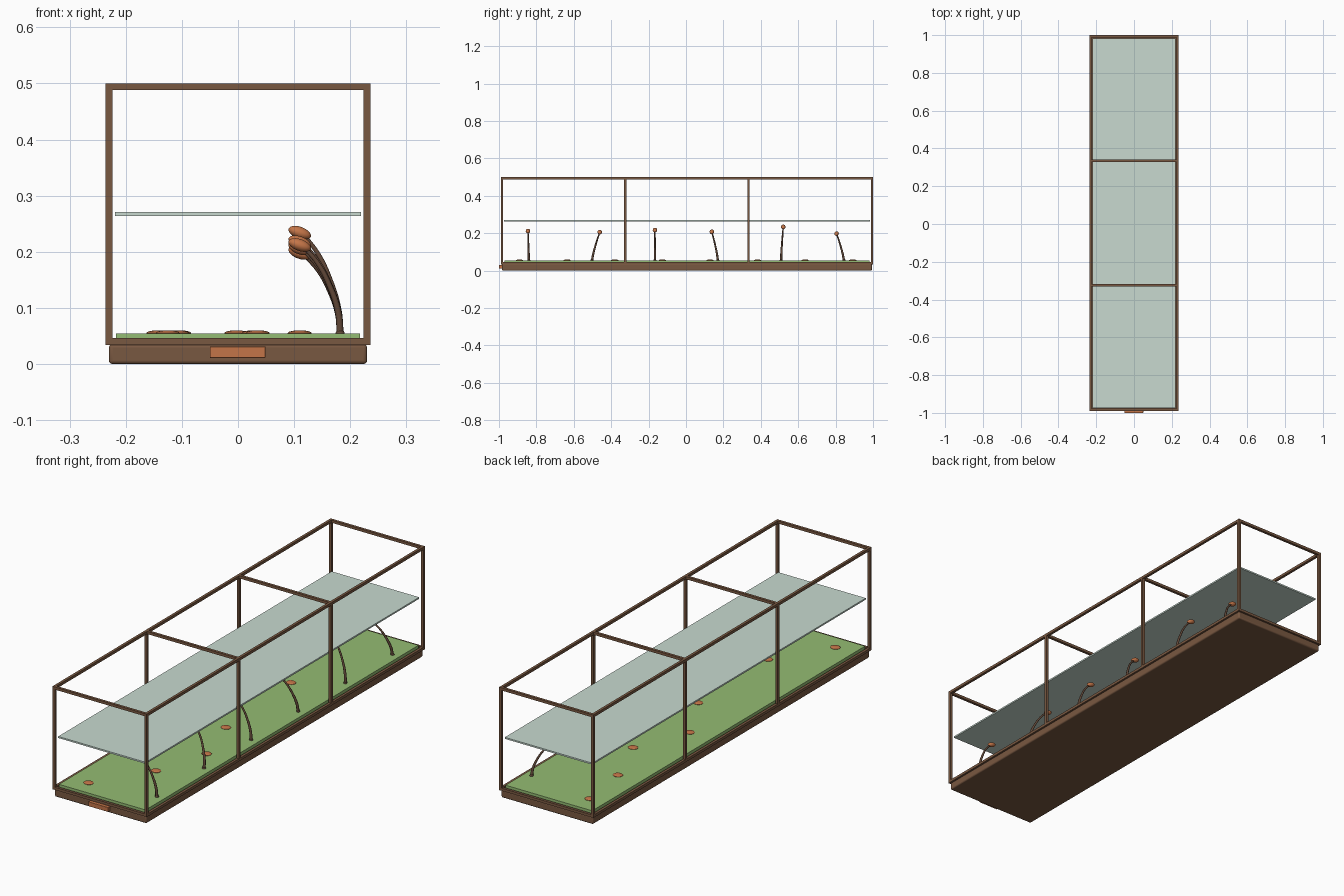
import bpy, math
from mathutils import Vector

if "Cube" in bpy.data.objects:
    bpy.data.objects.remove(bpy.data.objects["Cube"])

CY = 0.005                      # frame centre in y (the plaque sticks out in front)
HX, HY, T = 0.236, 0.995, 0.012  # frame half sizes and bar thickness
Z0, Z1 = 0.034, 0.5


def material(name, rgb):
    m = bpy.data.materials.new(name)
    lin = [((c / 255 + 0.055) / 1.055) ** 2.4 for c in rgb]
    m.diffuse_color = (*lin, 1)
    m.use_nodes = True
    m.node_tree.nodes["Principled BSDF"].inputs["Base Color"].default_value = m.diffuse_color
    return m


WOOD = material("brown wood", (121, 88, 65))
STEM = material("dark brown stem", (98, 72, 56))
GRASS = material("grass green", (148, 188, 115))
GLASS = material("pale glass", (200, 218, 208))
COPPER = material("copper orange", (196, 117, 72))


def box(name, lo, hi, mat, bevel=0.0):
    bpy.ops.mesh.primitive_cube_add(size=1, location=[(a + b) / 2 for a, b in zip(lo, hi)])
    o = bpy.context.object
    o.name = name
    o.scale = [b - a for a, b in zip(lo, hi)]
    bpy.ops.object.transform_apply(location=False, rotation=False, scale=True)
    o.data.materials.append(mat)
    if bevel:
        b = o.modifiers.new("bevel", 'BEVEL')
        b.width, b.segments = bevel, 3
        bpy.ops.object.shade_smooth_by_angle()
    return o


def ellipsoid(name, loc, radii, mat, rot=(0, 0, 0)):
    bpy.ops.mesh.primitive_uv_sphere_add(segments=20, ring_count=12, radius=1,
                                         location=loc, rotation=rot)
    o = bpy.context.object
    o.name = name
    o.scale = radii
    o.data.materials.append(mat)
    bpy.ops.object.shade_smooth()
    return o


# Base, front plaque, grass bed and glass shelf
box("base", (-0.23, CY - 0.989, 0), (0.23, CY + 0.989, 0.035), WOOD, 0.006)
box("front_plaque", (-0.05, -1.0, 0.011), (0.049, -0.98, 0.031), COPPER, 0.001)
box("grass_bed", (-0.217, CY - 0.976, Z0), (0.217, CY + 0.976, 0.054), GRASS)
box("glass_shelf", (-0.219, CY - 0.978, 0.264), (0.219, CY + 0.978, 0.271), GLASS)

# Frame: long rails and posts on both sides
for side, s in (("left", -1), ("right", 1)):
    xa, xb = sorted((s * HX, s * (HX - T)))
    for level, z in (("bottom", Z0), ("top", Z1 - T)):
        box(f"{side}_{level}_rail", (xa, CY - HY, z), (xb, CY + HY, z + T), WOOD)
    for i in range(4):
        y = CY + (i - 1.5) * (2 * HY - T) / 3
        box(f"{side}_post_{i + 1}", (xa, y - T / 2, Z0), (xb, y + T / 2, Z1), WOOD)

# Frame: cross bars
for i in range(4):
    y = CY + (i - 1.5) * (2 * HY - T) / 3
    box(f"top_crossbar_{i + 1}", (-HX, y - T / 2, Z1 - T), (HX, y + T / 2, Z1), WOOD)
    if i in (0, 3):
        box(f"bottom_crossbar_{i + 1}", (-HX, y - T / 2, Z0), (HX, y + T / 2, Z0 + T), WOOD)

# Curved stems with tilted caps: (sideways lean, height of cap centre)
STEMS = [(-0.005, 0.212), (0.042, 0.206), (0.0, 0.217),
         (-0.033, 0.208), (0.012, 0.234), (-0.04, 0.198)]
PROFILE = [(0.182, 0), (0.179, 0.25), (0.162, 0.57), (0.142, 0.8), (0.114, 1)]
for i, (lean, top) in enumerate(STEMS):
    y0 = -0.84 + 0.337 * i
    cu = bpy.data.curves.new("stem", 'CURVE')
    cu.dimensions, cu.bevel_depth, cu.bevel_resolution = '3D', 0.0065, 3
    cu.use_fill_caps = True
    cu.resolution_u = 6
    sp = cu.splines.new('BEZIER')
    sp.bezier_points.add(len(PROFILE) - 1)
    for p, (x, t) in zip(sp.bezier_points, PROFILE):
        p.co = Vector((x, y0 + lean * t ** 1.3, 0.05 + (top - 0.05) * t))
        p.handle_left_type = p.handle_right_type = 'AUTO'
        p.radius = 1 - 0.45 * t
    cu.materials.append(STEM)
    o = bpy.data.objects.new(f"stem_{i + 1}", cu)
    bpy.context.collection.objects.link(o)
    ellipsoid(f"stem_foot_{i + 1}", (0.182, y0, 0.055), (0.008, 0.008, 0.006), STEM)
    ellipsoid(f"stem_cap_{i + 1}", (0.11, y0 + lean, top), (0.021, 0.012, 0.0105),
              COPPER, (0, math.radians(20), 0))

# Flat discs scattered on the grass
for i, x in enumerate((-0.125, 0.035, 0.11, 0.028, -0.108, -0.003, -0.105, -0.142)):
    ellipsoid(f"grass_disc_{i + 1}", (x, -0.89 + 0.2545 * i, 0.055), (0.0215, 0.0195, 0.005), COPPER)
